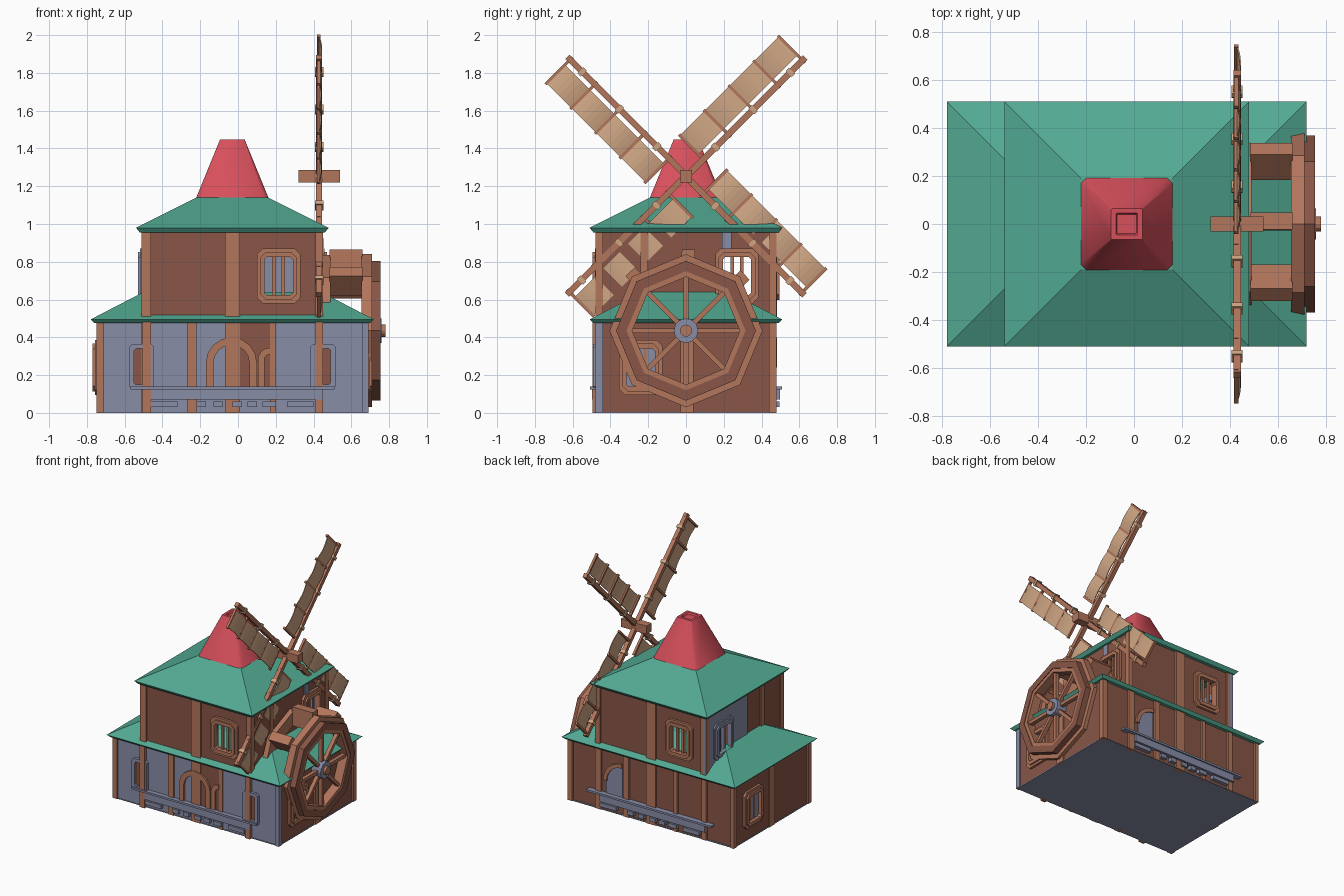
import bpy, bmesh
from math import sin, cos, pi, radians
from mathutils import Vector

cube = bpy.data.objects.get("Cube")
if cube:
    bpy.data.objects.remove(cube, do_unlink=True)


def material(name, r, g, b):
    m = bpy.data.materials.new(name)
    m.use_nodes = True
    m.diffuse_color = (r, g, b, 1)
    bsdf = m.node_tree.nodes["Principled BSDF"]
    bsdf.inputs["Base Color"].default_value = (r, g, b, 1)
    bsdf.inputs["Roughness"].default_value = 0.8
    return m


BEAM = material("light timber", .45, .18, .107)
WALL = material("dark timber", .25, .093, .062)
STONE = material("blue stone", .25, .27, .39)
GREEN = material("green roof", .085, .40, .29)
RED = material("red cap", .68, .08, .107)
CLOTH = material("sail cloth", .62, .38, .23)


def finish(name, bm, mat):
    bmesh.ops.recalc_face_normals(bm, faces=bm.faces)
    me = bpy.data.meshes.new(name)
    bm.to_mesh(me)
    bm.free()
    me.materials.append(mat)
    ob = bpy.data.objects.new(name, me)
    bpy.context.collection.objects.link(ob)
    return ob


def strip(name, place, outer, inner, d0, d1, mat, closed=False):
    """Solid band between two outlines, extruded from depth d0 to d1."""
    bm = bmesh.new()
    rows = [[bm.verts.new(place(*p, d)) for p, d in ((a, d0), (a, d1), (b, d1), (b, d0))]
            for a, b in zip(outer, inner)]
    n = len(rows)
    for i in range(n if closed else n - 1):
        r, s = rows[i], rows[(i + 1) % n]
        for k in range(4):
            j = (k + 1) % 4
            bm.faces.new((r[k], r[j], s[j], s[k]))
    if not closed:
        bm.faces.new(rows[0])
        bm.faces.new(rows[-1])
    return finish(name, bm, mat)


def box(name, place, u0, u1, v0, v1, d0, d1, mat):
    return strip(name, place, [(u0, v1), (u1, v1)], [(u0, v0), (u1, v0)], d0, d1, mat)


def stack(name, levels, mat):
    """Loft through (z, x half, y half, chamfer) outlines about the house centre."""
    bm = bmesh.new()
    loops = []
    for z, cx, hx, hy, c in levels:
        pts = []
        for sx, sy in ((1, 1), (-1, 1), (-1, -1), (1, -1)):
            pair = [(hx, hy - c), (hx - c, hy)] if c else [(hx, hy)]
            pts += [(sx * a, sy * b) for a, b in (pair if sx * sy > 0 else pair[::-1])]
        loops.append([bm.verts.new((cx + a, b, z)) for a, b in pts])
    for p, q in zip(loops, loops[1:]):
        for i in range(len(p)):
            j = (i + 1) % len(p)
            bm.faces.new((p[i], p[j], q[j], q[i]))
    bm.faces.new(loops[0])
    bm.faces.new(loops[-1])
    return finish(name, bm, mat)


# Wall planes: u runs along the wall, v is height, d points outwards
def front(u, v, d): return Vector((u, -.465 - d, v))
def back(u, v, d): return Vector((u, .465 + d, v))
def low_left(u, v, d): return Vector((.68 + d, u, v))
def low_right(u, v, d): return Vector((-.74 - d, u, v))
def up_left(u, v, d): return Vector((.44 + d, u, v))
def up_right(u, v, d): return Vector((-.50 - d, u, v))


def octagon(u, v, hw, hh, c):
    return [(u + a, v + b) for a, b in (
        (hw, hh - c), (hw - c, hh), (c - hw, hh), (-hw, hh - c),
        (-hw, c - hh), (c - hw, -hh), (hw - c, -hh), (hw, c - hh))]


def window(name, place, u, v, mat):
    for tag, grow, d in (("outer", 0, .018), ("inner", -.018, .03)):
        strip(f"{name}_{tag}_frame", place, octagon(u, v, .115 + grow, .145 + grow, .03),
              octagon(u, v, .075, .1, .012), -.02, d, mat, True)
    for o in (-.025, .025):
        box(name + "_bar", place, u + o - .009, u + o + .009, v - .1, v + .1, -.015, .005, mat)


def pierced_wall(name, place, u0, u1, z0, z1, u, v, mat):
    for a, b, c, d in ((u0, u - .075, z0, z1), (u + .075, u1, z0, z1),
                       (u - .075, u + .075, z0, v - .1), (u - .075, u + .075, v + .1, z1)):
        box(name, place, a, b, c, d, -.02, 0, mat)


def posts(name, place, spans, z0, z1, d=.015, mat=BEAM):
    for a, b in spans:
        box(name, place, a, b, z0, z1, -.02, d, mat)


# Lower storey
stack("lower_walls", [(0.004, -.03, .71, .465, 0), (.48, -.03, .71, .465, 0)], WALL)
stack("floor", [(0, -.03, .715, .475, 0), (.006, -.03, .715, .475, 0)], STONE)
box("front_stone_wall", front, -.71, .69, .004, .48, -.025, .006, STONE)
box("front_timber_panel", front, .01, .2, .14, .48, 0, .009, WALL)
front_posts = [(-.75, -.71), (-.51, -.46), (-.27, -.22), (-.07, .01), (.17, .2), (.41, .45)]
posts("front_post", front, front_posts, 0, .48)
posts("back_post", back, [(-.06 - b, -.06 - a) for a, b in front_posts], 0, .48)
for name, place in (("left", low_left), ("right", low_right)):
    posts(name + "_lower_post", place, [(.44, .48), (-.03, .04)], 0, .48, .01)
posts("left_stone_corner", low_left, [(-.48, -.44)], 0, .48, .01, STONE)
posts("right_corner_post", low_right, [(-.48, -.44)], 0, .48, .01)

# Lower windows
for name, place, u in (("left", low_left, -.24), ("right", low_right, .24)):
    box(name + "_lower_pane", place, u - .08, u + .08, .13, .34, 0, .002, STONE)
    window(name + "_lower_window", place, u, .24, BEAM)
for u in (-.51, .45):
    box("front_window_pane", front, u - .04, u + .04, .14, .34, 0, .009, WALL)
    strip("front_window_frame", front, octagon(u, .245, .065, .12, .015),
          octagon(u, .245, .04, .095, .01), 0, .028, STONE, True)
posts("front_window_post", front, [(-.505, -.46), (.41, .45)], 0, .48, .031)


# Arched doorways and low ledges
def arch(name, place, u, z, r0, r1, d, mat, a0=0, a1=pi):
    turn = [a0 + (a1 - a0) * i / 8 for i in range(9)]
    strip(name, place, [(u + r1 * cos(a), z + r1 * sin(a)) for a in turn],
          [(u + r0 * cos(a), z + r0 * sin(a)) for a in turn], 0, d, mat)


arch("door_arch", front, -.035, .265, .095, .135, .022, BEAM)
posts("door_jamb", front, [(-.17, -.13), (.06, .1)], .14, .265, .022)
arch("side_arch", front, .17, .28, .03, .065, .018, BEAM, pi / 2, pi)
posts("side_jamb", front, [(.105, .14)], .14, .28, .018)
arch("back_arch_panel", back, .22, .24, .002, .14, .008, STONE, 0, pi / 2)
box("back_arch_base", back, .22, .36, .14, .24, 0, .008, STONE)
arch("back_arch", back, .22, .24, .13, .16, .018, BEAM, 0, pi / 2)
slots = [(-.46, -.32), (-.22, -.17), (-.13, -.08), (-.03, .02), (.05, .1), (.13, .2), (.26, .4)]
for name, place, s in (("front", front, 1), ("back", back, -1)):
    def ledge(part, a, b, z0, z1, d):
        a, b = sorted((s * (a + .03) - .03, s * (b + .03) - .03))
        box(f"{name}_{part}", place, a, b, z0, z1, 0, d, STONE)
    ledge("ledge", -.46, .45, .07, .14, .032)
    ledge("ledge_lip", -.57, .51, .125, .14, .042)
    for a, b in slots:
        ledge("ledge_foot", a, b, .03, .06, .03)

# Upper storey, hollow with open windows
for name, place, u0, u1, u in (("front", front, -.5, .44, .215), ("back", back, -.5, .44, -.275),
                               ("left", up_left, -.465, .465, .27), ("right", up_right, -.465, .465, .27)):
    pierced_wall(name + "_upper_wall", place, u0, u1, .48, .965, u, .725, WALL)
    window(name + "_upper_window", place, u, .725, STONE if name == "right" else BEAM)
    if name in ("front", "back"):
        posts(name + "_upper_post", place, [(-.51, -.46), (-.07, .01), (.41, .45)], .5, .96)
        pierced_wall(name + "_lining", lambda a, b, d, p=place: p(a, b, d * .2 - .021),
                     u0 + .02, u1 - .02, .6, .95, u, .725, STONE)
    else:
        posts(name + "_upper_post", place, [(-.48, -.44), (.44, .48), (-.24, -.2)], .5, .96, .01)
pierced_wall("right_stone_panel", lambda u, v, d: up_right(u, v, d * .3 + .006),
             -.04, .44, .5, .96, .27, .725, STONE)
posts("left_stone_strip", up_left, [(.19, .24)], .83, .96, .008, STONE)
posts("back_stone_corner", back, [(-.51, -.485)], .5, .96, .017, STONE)

# Roofs and cap
stack("lower_roof", [(.475, -.03, .73, .49, 0), (.495, -.03, .75, .51, 0),
                     (.64, -.03, .47, .23, 0)], GREEN)
stack("upper_roof", [(.955, -.03, .49, .49, 0), (.98, -.03, .51, .51, 0),
                     (1.14, -.03, .19, .19, 0)], GREEN)
cap = stack("roof_cap", [(1.135, -.03, .193, .193, .022), (1.448, -.03, .065, .065, .004),
                         (1.448, -.03, .045, .045, .003), (1.435, -.03, .04, .04, .003)], RED)
bpy.context.view_layer.objects.active = cap
cap.select_set(True)
bpy.ops.object.shade_smooth_by_angle(angle=radians(50))
cap.select_set(False)


# Water wheel, turning about the x axis
def wheel_place(turn=0):
    c, s = cos(turn), sin(turn)
    return lambda u, v, d: Vector((d, u * c - v * s, .435 + u * s + v * c))


def circle(r, n=8):
    return [(r * cos(2 * pi * i / n), r * sin(2 * pi * i / n)) for i in range(n)]


for name, r0, r1, x0, x1, mat in (
        ("wheel_back_rim", .29, .40, .45, .49, BEAM), ("wheel_rim", .30, .405, .655, .71, BEAM),
        ("wheel_face_ring", .315, .37, .70, .755, WALL), ("wheel_inner_ring", .285, .316, .68, .75, BEAM)):
    strip(name, wheel_place(), circle(r1), circle(r0), x0, x1, mat, True)
for i in range(8):
    box("wheel_spoke", wheel_place(i * pi / 4), .04, .31, -.013, .013, .705, .735, BEAM)
    box("wheel_paddle", wheel_place(i * pi / 4 - .03), .285, .43, -.035, .035, .485, .66, BEAM)
strip("wheel_hub", wheel_place(), circle(.065, 12), circle(.03, 12), .68, .76, STONE, True)
strip("wheel_axle", wheel_place(), circle(.032, 12), circle(.001, 12), .45, .78, BEAM, True)


# Windmill sails: u is radius, v is x offset, d is across the sail
def blade(a):
    return lambda u, v, d: Vector((.43 + v, u * cos(a) - d * sin(a), 1.253 + u * sin(a) + d * cos(a)))


box("windmill_axle", blade(0), -.032, .032, -.11, .11, -.032, .032, BEAM)
stations = [.13, .315, .5, .685, .87]
path = [(.13 + .74 * i / 24, .012 * abs(sin(pi * i / 6))) for i in range(25)]
for k in range(4):
    p = blade(pi / 4 + k * pi / 2)
    box("sail_spar", p, 0, .89, -.016, .016, -.018, .014, BEAM)
    strip("sail_cloth", p, [(u, v + .004) for u, v in path], [(u, v - .002) for u, v in path],
          .035, .175, CLOTH)
    for u in stations:
        box("sail_crossbar", p, u - .008, u + .008, -.012, .006, -.02, .182, BEAM)
    for u in (.22, .5, .78):
        box("sail_binding", p, u - .012, u + .012, -.023, .023, -.025, .021, CLOTH)
